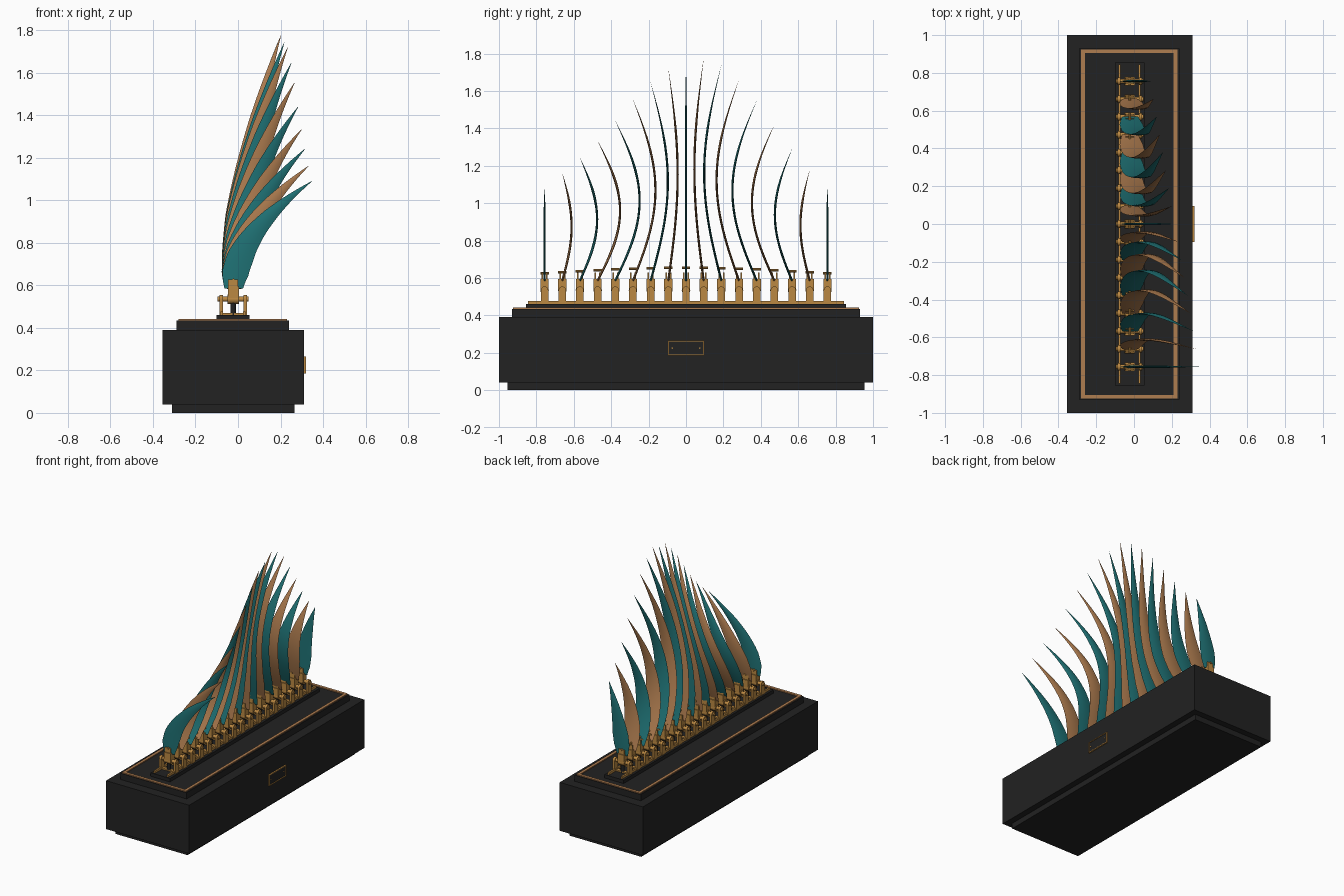
import bpy, bmesh, math
from mathutils import Matrix, Vector

if "Cube" in bpy.data.objects:
    bpy.data.objects.remove(bpy.data.objects["Cube"])


def material(name, rgb):
    m = bpy.data.materials.new(name)
    m.diffuse_color = (*rgb, 1)
    m.use_nodes = True
    m.node_tree.nodes["Principled BSDF"].inputs["Base Color"].default_value = m.diffuse_color
    return m


BLACK = material("charcoal black", (0.016, 0.016, 0.016))
GOLD = material("brass gold", (0.50, 0.25, 0.055))
COPPER = material("warm copper", (0.43, 0.205, 0.08))
TEAL = material("deep teal", (0.014, 0.17, 0.18))


def add_box(bm, x0, x1, y0, y1, z0, z1):
    size = Vector((x1 - x0, y1 - y0, z1 - z0))
    mid = Vector((x0 + x1, y0 + y1, z0 + z1)) / 2
    bmesh.ops.create_cube(bm, size=1, matrix=Matrix.Translation(mid) @ Matrix.Diagonal((*size, 1)))


def add_rod(bm, center, radius, length, axis, sides=12):
    turn = {"X": Matrix.Rotation(math.pi / 2, 4, "Y"),
            "Y": Matrix.Rotation(math.pi / 2, 4, "X"), "Z": Matrix()}[axis]
    bmesh.ops.create_cone(bm, cap_ends=True, segments=sides, radius1=radius, radius2=radius,
                          depth=length, matrix=Matrix.Translation(center) @ turn)


def finish(bm, name, mat, smooth=False):
    bmesh.ops.recalc_face_normals(bm, faces=bm.faces)
    me = bpy.data.meshes.new(name)
    bm.to_mesh(me)
    bm.free()
    me.materials.append(mat)
    ob = bpy.data.objects.new(name, me)
    bpy.context.collection.objects.link(ob)
    if smooth:
        bpy.ops.object.select_all(action="DESELECT")
        ob.select_set(True)
        bpy.context.view_layer.objects.active = ob
        bpy.ops.object.shade_smooth_by_angle(angle=math.radians(40))
    return ob


def block(name, mat, *dims):
    bm = bmesh.new()
    add_box(bm, *dims)
    return finish(bm, name, mat)


# Stepped base
block("plinth_foot", BLACK, -0.31, 0.265, -0.955, 0.955, 0, 0.045)
block("base_body", BLACK, -0.355, 0.31, -1, 1, 0.04, 0.39)
block("base_step", BLACK, -0.29, 0.24, -0.93, 0.93, 0.385, 0.435)
block("mechanism_bed", BLACK, -0.1, 0.055, -0.855, 0.855, 0.43, 0.46)

# Inlaid border on the top step
bm = bmesh.new()
for x in (-0.28, 0.21):
    add_box(bm, x, x + 0.02, -0.925, 0.925, 0.433, 0.442)
for y in (-0.925, 0.905):
    add_box(bm, -0.26, 0.21, y, y + 0.02, 0.433, 0.442)
finish(bm, "top_border", COPPER)

# Plaque on the right side
block("plaque_panel", BLACK, 0.308, 0.315, -0.09, 0.09, 0.19, 0.26)
bm = bmesh.new()
for z in (0.185, 0.26):
    add_box(bm, 0.308, 0.32, -0.095, 0.095, z, z + 0.005)
for y in (-0.095, 0.09):
    add_box(bm, 0.308, 0.32, y, y + 0.005, 0.19, 0.26)
for y in (-0.074, 0.074):
    add_rod(bm, (0.313, y, 0.225), 0.004, 0.01, "X", 8)
finish(bm, "plaque_frame", GOLD)

# Two long rails under the brackets
bm = bmesh.new()
for x in (-0.077, 0.029):
    add_box(bm, x - 0.006, x + 0.006, -0.845, 0.845, 0.458, 0.476)
finish(bm, "rails", GOLD)


def make_bracket(i, y):
    bm = bmesh.new()
    for x in (-0.079, 0.035):
        add_box(bm, x - 0.008, x + 0.008, y - 0.02, y + 0.02, 0.46, 0.535)
        add_rod(bm, (x, y, 0.535), 0.02, 0.016, "X")
    add_box(bm, -0.08, 0.036, y - 0.012, y + 0.012, 0.46, 0.47)
    add_rod(bm, (-0.023, y, 0.535), 0.012, 0.146, "X")
    add_rod(bm, (-0.023, y, 0.535), 0.023, 0.055, "X")
    add_box(bm, -0.047, 0.005, y - 0.022, y + 0.022, 0.54, 0.595)
    # Clip plates and cross pin holding the blade
    for s in (-1, 1):
        add_box(bm, -0.046, 0.0, y + s * 0.012 - 0.004, y + s * 0.012 + 0.004, 0.59, 0.628)
    add_rod(bm, (-0.022, y, 0.625 + 0.03 * math.sin(math.pi * i / 16)), 0.007, 0.045, "Y", 8)
    finish(bm, f"bracket_{i + 1}", GOLD, True)
    bm = bmesh.new()
    add_rod(bm, (-0.023, y, 0.49), 0.013, 0.065, "Z")
    finish(bm, f"pivot_post_{i + 1}", BLACK, True)


WIDTHS = [(0, 0.044), (0.14, 0.062), (0.29, 0.063), (0.46, 0.051),
          (0.68, 0.033), (0.86, 0.015), (1, 0.0008)]


def half_width(t):
    for (a, wa), (b, wb) in zip(WIDTHS, WIDTHS[1:]):
        if t <= b:
            return wa + (wb - wa) * (t - a) / (b - a)
    return WIDTHS[-1][1]


def make_blade(i, y, tip_z):
    # Leaf blade: leans toward +x and bows sideways toward the middle
    z0, steps = 0.585, 28
    lean, power = 0.368 - 0.0163 * i, 2.0 - 0.025 * i
    bow = 0.13 * math.sin(math.pi * i / 8)

    def spine(t):
        return Vector((-0.02 + lean * t ** power, y + bow * math.sin(math.pi * t),
                       z0 + (tip_z - z0) * t))

    bm = bmesh.new()
    rings = []
    for k in range(steps + 1):
        t = k / steps
        tangent = (spine(min(t + 0.01, 1)) - spine(max(t - 0.01, 0))).normalized()
        across = Vector((tangent.z, 0, -tangent.x)).normalized()
        normal = tangent.cross(across).normalized()
        w = half_width(t)
        d = 0.006 * min(1, w / 0.03)
        section = [(-1, 0), (-0.5, 0.8), (0, 1), (0.5, 0.8),
                   (1, 0), (0.5, -0.8), (0, -1), (-0.5, -0.8)]
        rings.append([bm.verts.new(spine(t) + across * w * u + normal * d * v) for u, v in section])
    for a, b in zip(rings, rings[1:]):
        for j in range(8):
            bm.faces.new((a[j], a[(j + 1) % 8], b[(j + 1) % 8], b[j]))
    bm.faces.new(rings[0])
    bm.faces.new(rings[-1])
    finish(bm, f"blade_{i + 1}", COPPER if i % 2 else TEAL, True)


# Row of seventeen blades on brackets, front to back
TIPS = [1.09, 1.161, 1.242, 1.333, 1.44, 1.554, 1.645, 1.72, 1.742,
        1.774, 1.737, 1.66, 1.548, 1.42, 1.29, 1.177, 1.09]
for i, tip in enumerate(TIPS):
    y = (i - 8) * 0.0945
    make_bracket(i, y)
    make_blade(i, y, tip)
